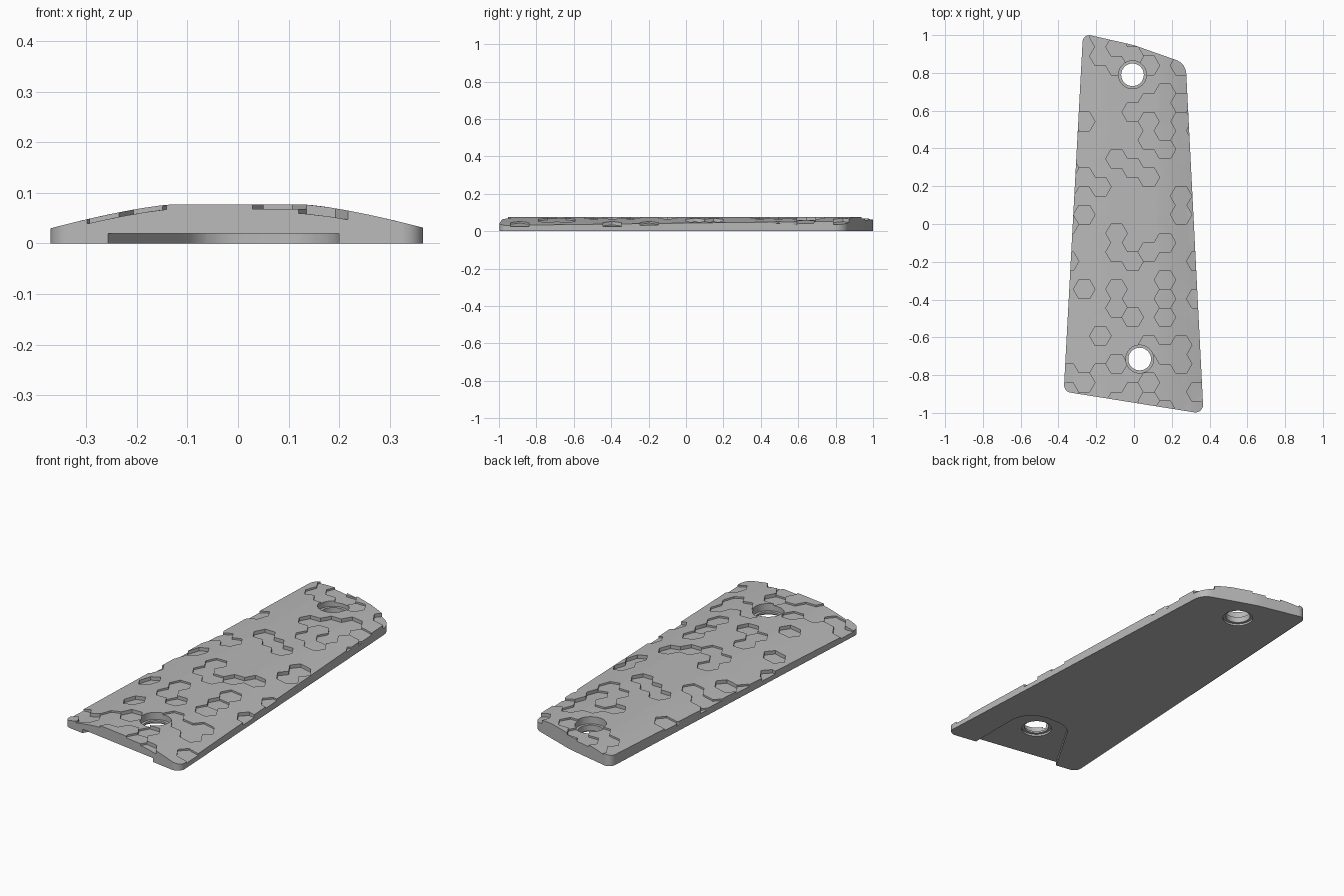
import bpy
import bmesh
import random
from math import cos, sin, tan, pi, sqrt
from mathutils import Vector
from mathutils.geometry import delaunay_2d_cdt

cube = bpy.data.objects.get("Cube")
if cube:
    bpy.data.objects.remove(cube, do_unlink=True)
random.seed(11)

THICK, RIM, FLAT, HALF = 0.077, 0.03, 0.13, 0.37
CELL = 0.057                      # hexagon side length
BORE, SINK = 0.06, 0.074          # hole and counterbore radii
HOLES = [Vector((-0.008, 0.79)), Vector((0.03, -0.715))]


def rounded(corners, steps=8):
    """Counter-clockwise loop of (x, y, radius) corners with rounded bends."""
    loop = []
    for i, (x, y, r) in enumerate(corners):
        p = Vector((x, y))
        a = (Vector(corners[i - 1][:2]) - p).normalized()
        b = (Vector(corners[(i + 1) % len(corners)][:2]) - p).normalized()
        if r == 0:
            loop.append(p)
            continue
        half = a.angle(b) / 2
        centre = p + (a + b).normalized() * r / sin(half)
        start, end = p + a * r / tan(half), p + b * r / tan(half)
        sweep = (start - centre).angle_signed(end - centre)
        for k in range(steps + 1):
            t = -sweep * k / steps
            d = start - centre
            loop.append(centre + Vector((d.x * cos(t) - d.y * sin(t),
                                         d.x * sin(t) + d.y * cos(t))))
    return loop


def ring(centre, radius, sides, turn=0.0):
    return [centre + Vector((cos(turn + 2 * pi * k / sides),
                             sin(turn + 2 * pi * k / sides))) * radius
            for k in range(sides)]


def inside(p, loop):
    return all((loop[i] - loop[i - 1]).cross(p - loop[i - 1]) > 0
               for i in range(len(loop)))


# Plan outlines: panel edge and the shallow relief under the wide end
outline = rounded([(-0.372, -0.887, 0.04), (0.368, -1.005, 0.04),
                   (0.274, 0.85, 0.08), (0, 0.947, 0.5), (-0.27, 1.008, 0.035)])
relief = rounded([(-0.4, -1.15, 0), (0.2, -1.15, 0),
                  (0.2, -0.58, 0.13), (-0.06, -0.57, 0.12)])

# Honeycomb cells, each with its own depth below the dome
cells = []
for col in range(-5, 6):
    for row in range(-11, 12):
        y = (row + (col % 2) / 2) * CELL * sqrt(3)
        cells.append((Vector((-0.007 + col * CELL * 1.5, y)),
                      random.choice([0, 0, 0, 0.009, 0.018])))

# Join every plan line into one triangulated layout
points, lines = [], []


def add_path(path, closed=True):
    first = len(points)
    points.extend(path)
    n = len(path)
    lines.extend((first + i, first + (i + 1) % n) for i in range(n if closed else n - 1))


add_path(outline)
add_path(relief)
for c in HOLES:
    add_path(ring(c, BORE, 32))
    add_path(ring(c, SINK, 32))
for c, depth in cells:
    add_path(ring(c, CELL, 6))
for side in (-1, 1):
    for k in range(5):
        x = side * (FLAT + k * 0.05)
        add_path([Vector((x, -1.1)), Vector((x, 1.1))], False)
plan, _, tris, *_ = delaunay_2d_cdt(points, lines, [], 0, 1e-4)


def dome(x):
    t = max(0, abs(x) - FLAT) / (HALF - FLAT)
    return THICK - (THICK - RIM) * t ** 1.35


def zone(c):
    """Describe one triangle: cell depth, counterbore and underside relief."""
    if not inside(c, outline):
        return None
    reach = min((c - h).length for h in HOLES)
    if reach < BORE * 0.996:
        return None
    depth = min(cells, key=lambda cell: (cell[0] - c).length_squared)[1]
    return depth, reach < SINK * 0.996, inside(c, relief)


def top(v, z):
    return 0.04 if z[1] else max(0.024, dome(plan[v].x) - z[0])


def bottom(v, z):
    return (0.02 if z[2] else 0.0) + (0.01 if z[1] else 0.0)


# Raise the layout into a solid with stepped walls between cells
zones, owner = [], {}
for f, tri in enumerate(tris):
    a, b, c = (plan[v] for v in tri)
    if (b - a).cross(c - a) < 0:
        tri = tris[f] = list(reversed(tri))
    zones.append(zone((a + b + c) / 3))
    for i in range(3):
        owner[tri[i - 1], tri[i]] = f

bm = bmesh.new()
verts = {}


def face(corners):
    vs = []
    for v, z in corners:
        key = (v, round(z, 5))
        if key not in verts:
            verts[key] = bm.verts.new((plan[v].x, plan[v].y, z))
        if verts[key] not in vs:
            vs.append(verts[key])
    if len(vs) > 2 and not bm.faces.get(vs):
        bm.faces.new(vs)


def wall(a, b, low, high):
    face([(a, low[0]), (b, low[1]), (b, high[1]), (a, high[0])])


for f, tri in enumerate(tris):
    z = zones[f]
    if z is None:
        continue
    face([(v, top(v, z)) for v in tri])
    face([(v, bottom(v, z)) for v in reversed(tri)])
    for i in range(3):
        a, b = tri[i - 1], tri[i]
        other = owner.get((b, a))
        n = zones[other] if other is not None else None
        tz, bz = (top(a, z), top(b, z)), (bottom(a, z), bottom(b, z))
        if n is None:
            wall(a, b, bz, tz)
            continue
        tn, bn = (top(a, n), top(b, n)), (bottom(a, n), bottom(b, n))
        if sum(tz) > sum(tn) + 1e-5:
            wall(a, b, tn, tz)
        if sum(bz) < sum(bn) - 1e-5:
            wall(a, b, bz, bn)

mesh = bpy.data.meshes.new("grip_panel")
bm.to_mesh(mesh)
bm.free()
panel = bpy.data.objects.new("grip_panel", mesh)
bpy.context.collection.objects.link(panel)

# Single plain grey
grey = bpy.data.materials.new("plain_grey")
grey.use_nodes = True
colour = (0.48, 0.48, 0.48, 1)
grey.diffuse_color = colour
grey.node_tree.nodes["Principled BSDF"].inputs["Base Color"].default_value = colour
mesh.materials.append(grey)

bpy.ops.object.select_all(action="DESELECT")
panel.select_set(True)
bpy.context.view_layer.objects.active = panel
bpy.ops.object.shade_smooth_by_angle()
